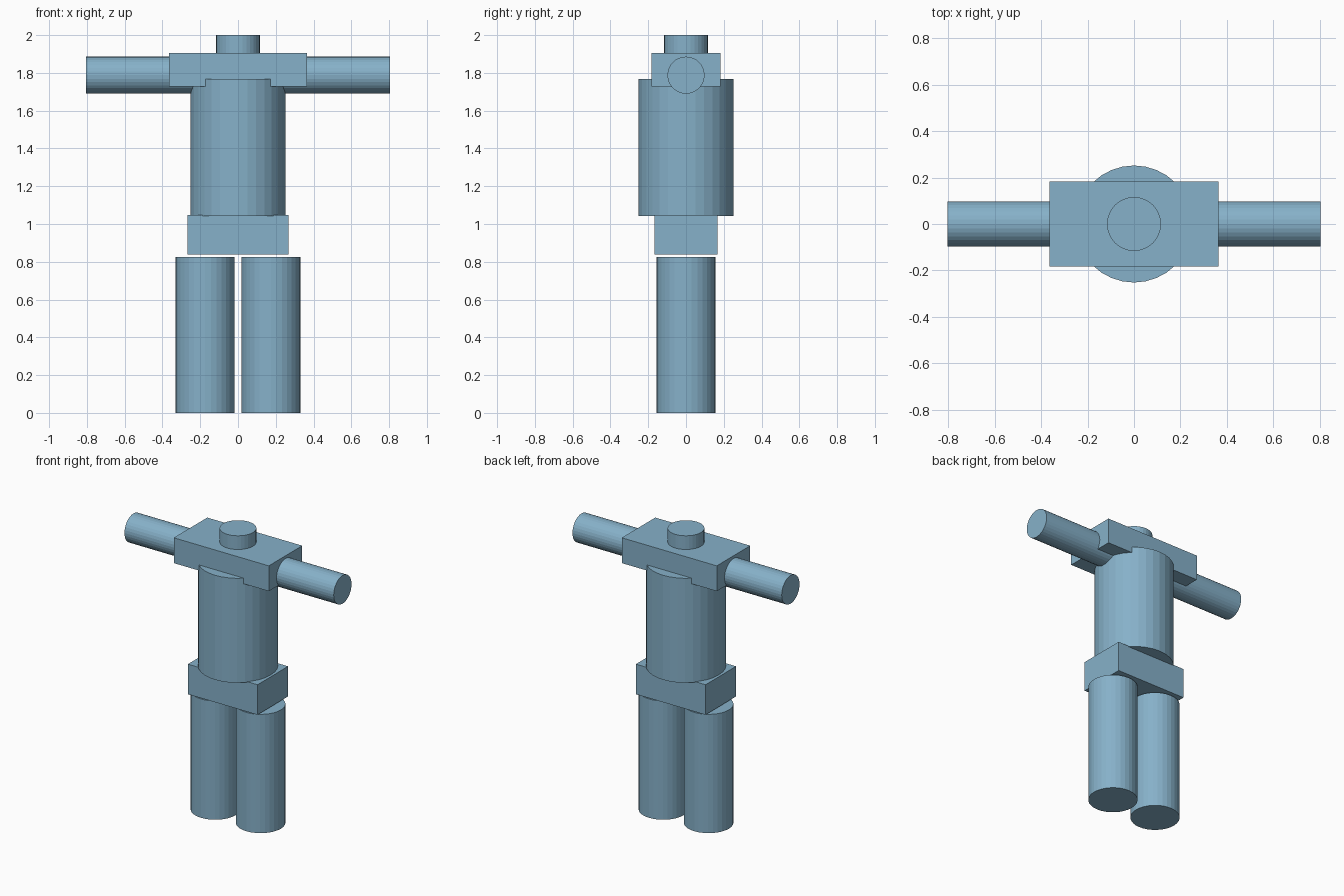
import bpy
import math

if "Cube" in bpy.data.objects:
    bpy.data.objects.remove(bpy.data.objects["Cube"])

blue = bpy.data.materials.new("steel_blue")
blue.diffuse_color = (0.24, 0.44, 0.585, 1)
blue.use_nodes = True
blue.node_tree.nodes["Principled BSDF"].inputs["Base Color"].default_value = blue.diffuse_color


def box(name, size, z0, z1):
    bpy.ops.mesh.primitive_cube_add(size=1, location=(0, 0, (z0 + z1) / 2))
    ob = bpy.context.object
    ob.name = name
    ob.scale = (size[0], size[1], z1 - z0)
    bpy.ops.object.transform_apply(location=False, rotation=False, scale=True)
    ob.data.materials.append(blue)
    return ob


def cylinder(name, radius, length, center, rotation=(0, 0, 0)):
    bpy.ops.mesh.primitive_cylinder_add(vertices=32, radius=radius, depth=length,
                                        location=center, rotation=rotation)
    ob = bpy.context.object
    ob.name = name
    ob.data.materials.append(blue)
    return ob


# central body
box("pelvis", (0.535, 0.335), 0.838, 1.047)
cylinder("torso", 0.252, 0.726, (0, 0, 1.405))
box("shoulders", (0.73, 0.367), 1.729, 1.905)
cylinder("neck", 0.116, 0.11, (0, 0, 1.945))

# legs and arms on both sides
ARM_IN, ARM_OUT = 0.2, 0.804
for side, s in (("left", -1), ("right", 1)):
    cylinder(side + "_leg", 0.156, 0.825, (s * 0.174, 0, 0.4125))
    cylinder(side + "_arm", 0.098, ARM_OUT - ARM_IN,
             (s * (ARM_IN + ARM_OUT) / 2, 0, 1.788), (0, math.pi / 2, 0))
